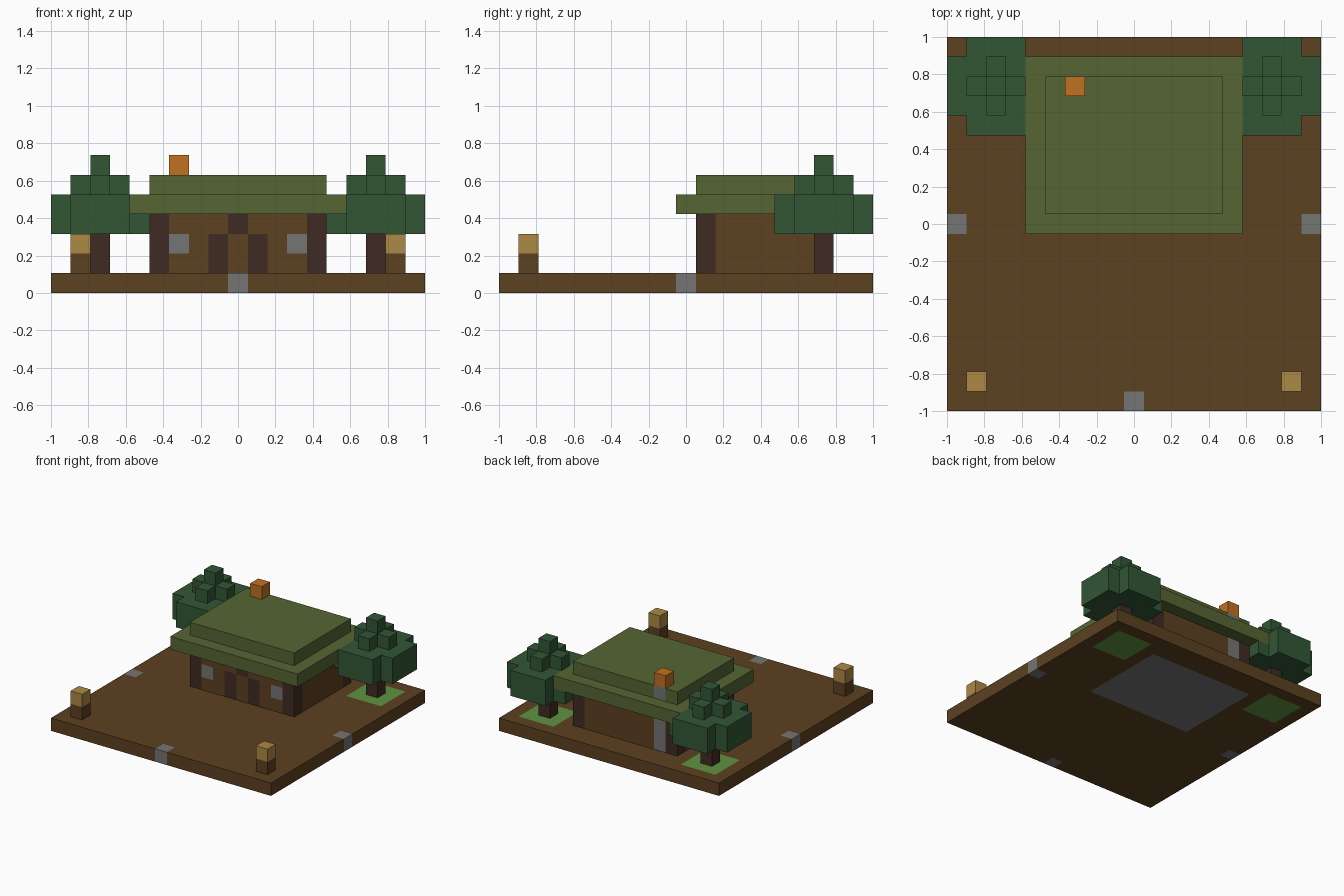
import bpy
import bmesh
from mathutils import Vector

default = bpy.data.objects.get("Cube")
if default:
    bpy.data.objects.remove(default, do_unlink=True)

GRID = 19                 # blocks along each side of the plot
U = 2 / GRID              # size of one block
MID = GRID // 2
claimed = set()           # blocks already used by an earlier part


def make_material(name, rgb):
    lin = [((c / 255 + 0.055) / 1.055) ** 2.4 for c in rgb]
    mat = bpy.data.materials.new(name)
    mat.use_nodes = True
    mat.diffuse_color = (*lin, 1)
    bsdf = mat.node_tree.nodes["Principled BSDF"]
    bsdf.inputs["Base Color"].default_value = (*lin, 1)
    bsdf.inputs["Roughness"].default_value = 0.9
    return mat


soil = make_material("brown", (92, 65, 33))
timber = make_material("dark brown", (64, 43, 35))
stone = make_material("grey", (117, 117, 118))
thatch = make_material("olive green", (86, 102, 52))
foliage = make_material("dark green", (50, 86, 53))
grass = make_material("grass green", (96, 146, 65))
clay = make_material("orange", (192, 113, 34))
glow = make_material("tan", (174, 136, 70))


def box(x0, x1, y0, y1, z0, z1, mat):
    """Blocks filling an inclusive range of grid cells."""
    return {(x, y, z): mat for x in range(x0, x1 + 1)
            for y in range(y0, y1 + 1) for z in range(z0, z1 + 1)}


def column(x, y, z0, z1, mat):
    return box(x, x, y, y, z0, z1, mat)


def build(name, *layers):
    """Merge block layers (later ones repaint) into one outer skin."""
    cells = {}
    for layer in layers:
        cells.update(layer)
    cells = {c: m for c, m in cells.items() if c not in claimed}
    claimed.update(cells)
    mats = list(dict.fromkeys(cells.values()))
    bm = bmesh.new()
    for cell, mat in cells.items():
        for axis in range(3):
            for side in (0, 1):
                near = list(cell)
                near[axis] += 2 * side - 1
                if tuple(near) in cells:
                    continue
                b, c = (axis + 1) % 3, (axis + 2) % 3
                loop = []
                for db, dc in ((0, 0), (1, 0), (1, 1), (0, 1)):
                    p = Vector(cell)
                    p[axis] += side
                    p[b] += db
                    p[c] += dc
                    loop.append(bm.verts.new(p * U - Vector((1, 1, 0))))
                face = bm.faces.new(loop if side else loop[::-1])
                face.material_index = mats.index(mat)
    bmesh.ops.remove_doubles(bm, verts=bm.verts, dist=U / 100)
    bmesh.ops.dissolve_limit(bm, angle_limit=0.01, verts=bm.verts,
                             edges=bm.edges, delimit={'MATERIAL'})
    mesh = bpy.data.meshes.new(name)
    bm.to_mesh(mesh)
    bm.free()
    for mat in mats:
        mesh.materials.append(mat)
    obj = bpy.data.objects.new(name, mesh)
    bpy.context.collection.objects.link(obj)


def mirrored(x):
    return (("right", x), ("left", GRID - 1 - x))


# Plot of land with the house floor, grass patches and edge stones
build("ground",
      box(0, GRID - 1, 0, GRID - 1, 0, 0, soil),
      box(5, 13, 10, 16, 0, 0, stone),
      *[box(x - 1, x + 1, 15, 17, 0, 0, grass) for _, x in mirrored(2)],
      *[column(x, MID, 0, 0, stone) for _, x in mirrored(0)],
      column(MID, 0, 0, 0, stone))

# Stone chimney up the back wall, with a clay pot
build("chimney", column(6, 16, 1, 5, stone), column(6, 16, 6, 6, clay))

# Stepped roof
build("lower_roof", box(4, 14, 9, 17, 4, 4, thatch))
build("upper_roof", box(5, 13, 10, 16, 5, 5, thatch))

# Walls with corner posts, windows and door frame
build("house_walls",
      box(5, 13, 10, 16, 1, 3, soil),
      *[column(x, y, 1, 3, timber) for _, x in mirrored(5) for y in (10, 16)],
      *[column(x, 10, 2, 2, stone) for _, x in mirrored(6)],
      *[column(x, 10, 1, 2, timber) for _, x in mirrored(8)],
      column(MID, 10, 3, 3, timber))

# Trees and lantern posts on both sides
for side, x in mirrored(2):
    y = 16
    build(f"{side}_tree_trunk", column(x, y, 1, 2, timber))
    build(f"{side}_tree_leaves",
          box(x - 2, x + 2, y - 1, y + 1, 3, 4, foliage),
          box(x - 1, x + 1, y - 2, y + 2, 3, 4, foliage),
          box(x - 1, x + 1, y, y, 5, 5, foliage),
          box(x, x, y - 1, y + 1, 5, 5, foliage),
          column(x, y, 6, 6, foliage))
for side, x in mirrored(1):
    build(f"{side}_lantern_post",
          column(x, 1, 1, 1, soil), column(x, 1, 2, 2, glow))
